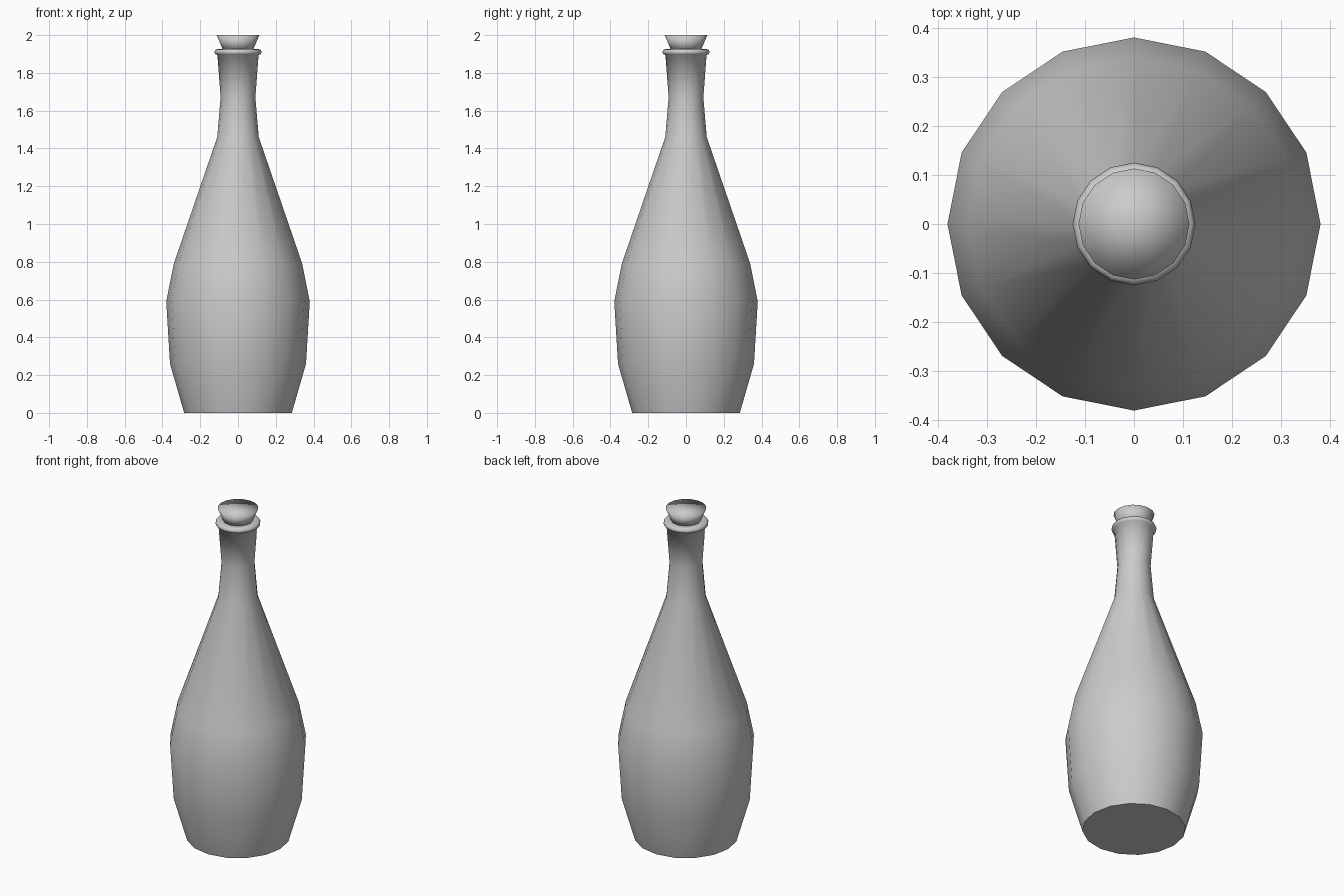
import bpy, bmesh, math

if "Cube" in bpy.data.objects:
    bpy.data.objects.remove(bpy.data.objects["Cube"])

SIDES = 16


def lathe(name, profile, smooth_angle):
    """Revolve (radius, z) points around z; radius 0 makes a pole."""
    bm = bmesh.new()
    rings = []
    for r, z in profile:
        if r == 0:
            rings.append([bm.verts.new((0, 0, z))] * SIDES)
        else:
            rings.append([bm.verts.new((r * math.cos(math.tau * i / SIDES),
                                        r * math.sin(math.tau * i / SIDES), z))
                          for i in range(SIDES)])
    for low, high in zip(rings, rings[1:]):
        for i in range(SIDES):
            j = (i + 1) % SIDES
            corners = dict.fromkeys((low[i], low[j], high[j], high[i]))
            bm.faces.new(list(corners))
    bmesh.ops.recalc_face_normals(bm, faces=bm.faces)
    mesh = bpy.data.meshes.new(name)
    bm.to_mesh(mesh)
    bm.free()
    obj = bpy.data.objects.new(name, mesh)
    bpy.context.collection.objects.link(obj)
    bpy.ops.object.select_all(action='DESELECT')
    obj.select_set(True)
    bpy.context.view_layer.objects.active = obj
    bpy.ops.object.shade_smooth_by_angle(angle=math.radians(smooth_angle))
    return obj


# Bottle: flat base, belly, long shoulder, flared neck and rolled lip
lathe("bottle", [(0, 0), (0.285, 0), (0.36, 0.26), (0.38, 0.59), (0.34, 0.79),
                 (0.11, 1.46), (0.092, 1.67), (0.109, 1.895), (0.121, 1.899),
                 (0.125, 1.911), (0.119, 1.923), (0.105, 1.927),
                 (0.078, 1.925)], 70)

# Stopper: tapered plug with a softly shaded flat top
lathe("stopper", [(0, 1.915), (0.077, 1.915), (0.113, 2.0), (0, 2.0)], 180)
